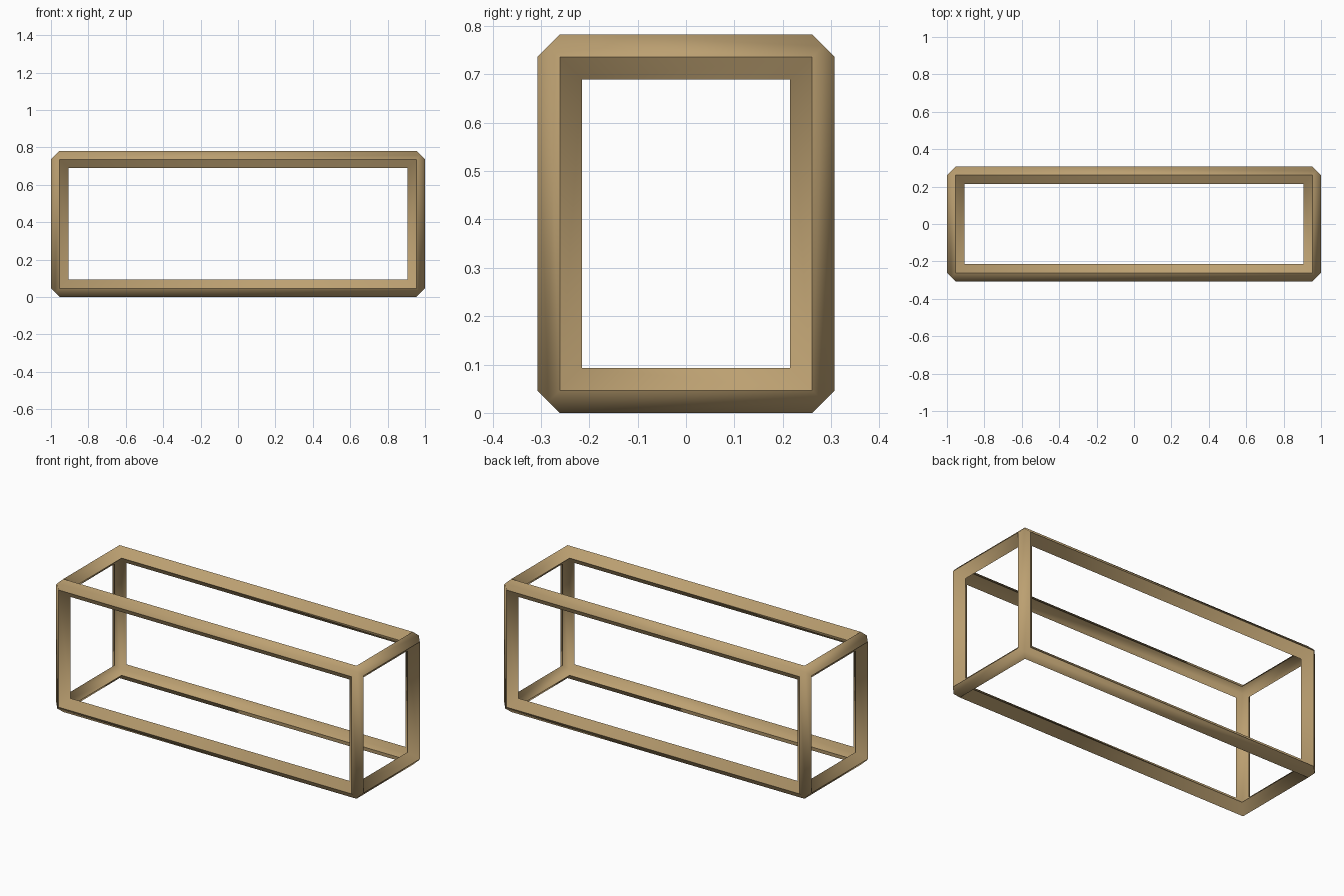
import bpy, bmesh, math
from itertools import product
from mathutils import Vector

if "Cube" in bpy.data.objects:
    bpy.data.objects.remove(bpy.data.objects["Cube"])

R = 0.0465                                # half diagonal of the diamond bar
HALF = Vector((1 - R, 0.3075 - R, 0.391 - R))   # half spacing of bar centre lines
CENTRE = Vector((0, 0, 0.391))

bm = bmesh.new()


def add_face(points):
    bm.faces.new([bm.verts.new(p) for p in points])


def bar(axis, sb, sc):
    """Diamond bar along one axis, mitred with its neighbours at both ends."""
    b, c = (axis + 1) % 3, (axis + 2) % 3

    def pt(end, along, db, dc):
        # offsets are positive going outwards from the frame
        p = Vector((0, 0, 0))
        p[axis] = end * (HALF[axis] + along)
        p[b] = sb * (HALF[b] + db)
        p[c] = sc * (HALF[c] + dc)
        return p + CENTRE

    for qb, qc in product((1, -1), repeat=2):
        if qb == qc:
            # outer and inner sides carry a midline to the pointed corners
            along = 0 if qb > 0 else -R
            h = qb * R / 2
            rails = [(along, qb * R, 0), (h, h, h), (along, 0, qc * R)]
        else:
            # sides facing the openings
            rails = [(0 if qb > 0 else -R, qb * R, 0),
                     (0 if qc > 0 else -R, 0, qc * R)]
        for p, q in zip(rails, rails[1:]):
            add_face([pt(-1, *p), pt(1, *p), pt(1, *q), pt(-1, *q)])


# Twelve bars of the box frame
for axis in range(3):
    for sb, sc in product((-1, 1), repeat=2):
        bar(axis, sb, sc)

bmesh.ops.remove_doubles(bm, verts=bm.verts, dist=0.0005)
bmesh.ops.recalc_face_normals(bm, faces=bm.faces)
mesh = bpy.data.meshes.new("box_frame")
bm.to_mesh(mesh)
bm.free()

frame = bpy.data.objects.new("box_frame", mesh)
bpy.context.collection.objects.link(frame)

# Soft mitres, sharp bar edges
mesh.polygons.foreach_set("use_smooth", [True] * len(mesh.polygons))
mesh.set_sharp_from_angle(angle=math.radians(70))

# Tan wood colour
mat = bpy.data.materials.new("tan_wood")
mat.diffuse_color = (0.50, 0.35, 0.165, 1)
mat.use_nodes = True
mat.node_tree.nodes["Principled BSDF"].inputs["Base Color"].default_value = mat.diffuse_color
mesh.materials.append(mat)
